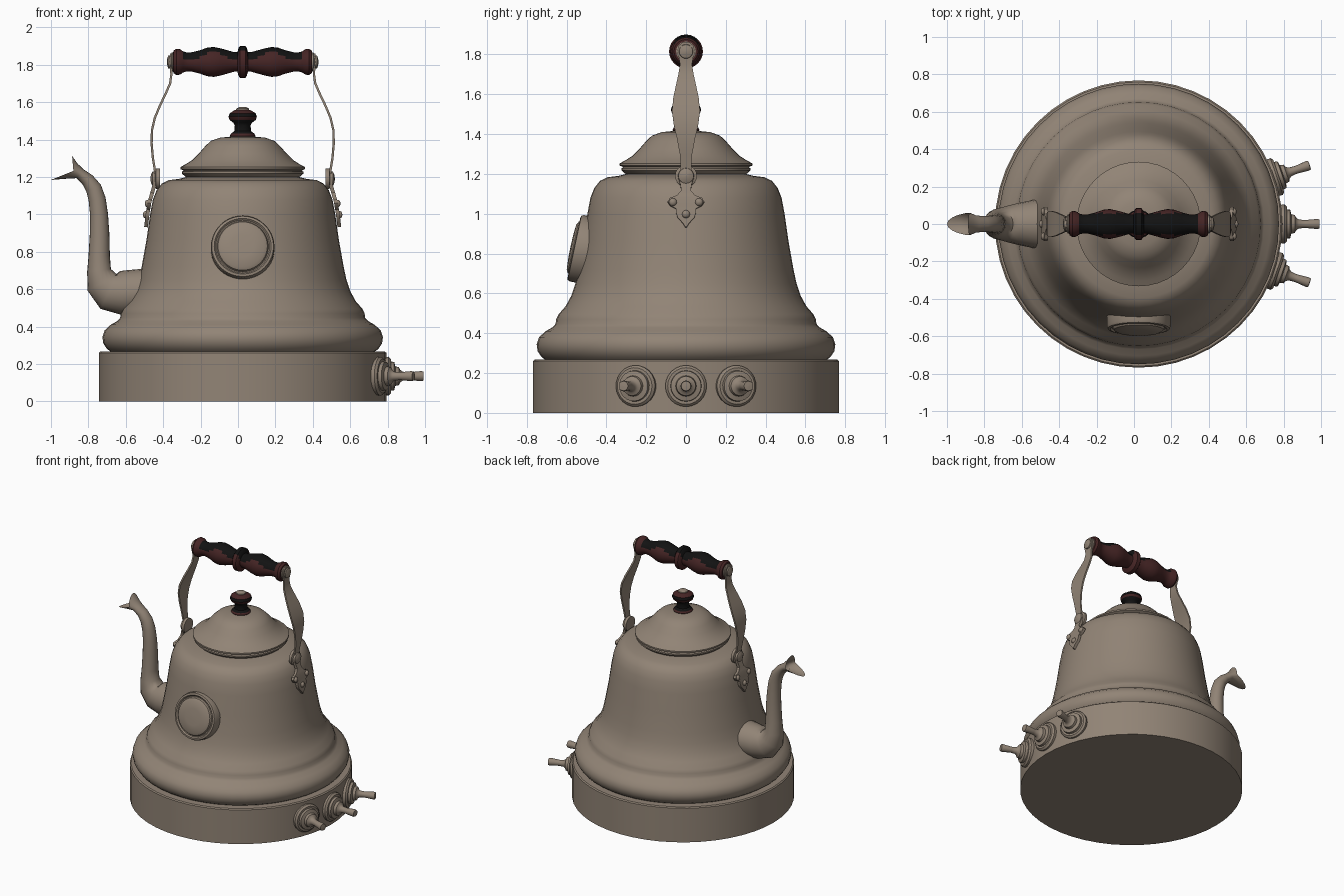
import bpy, bmesh, math
from mathutils import Matrix, Vector

CX = 0.025  # axis of the kettle


def material(name, rgb):
    m = bpy.data.materials.new(name)
    m.diffuse_color = (*rgb, 1)
    return m


METAL = material("warm_grey_metal", (0.285, 0.23, 0.18))
RED = material("dark_red_wood", (0.06, 0.018, 0.018))
BLACK = material("black_wood", (0.006, 0.006, 0.006))


def finish(name, bm, mats=(METAL,), angle=35, rule=None):
    bmesh.ops.remove_doubles(bm, verts=bm.verts, dist=1e-5)
    bmesh.ops.recalc_face_normals(bm, faces=bm.faces)
    bm.normal_update()
    if rule:
        for f in bm.faces:
            f.material_index = rule(f.calc_center_median(), f.normal)
    me = bpy.data.meshes.new(name)
    bm.to_mesh(me)
    bm.free()
    for m in mats:
        me.materials.append(m)
    me.shade_smooth()
    me.set_sharp_from_angle(angle=math.radians(angle))
    ob = bpy.data.objects.new(name, me)
    bpy.context.collection.objects.link(ob)
    return ob


def skin(bm, rings, cap_start=False, cap_end=False):
    rows = [[bm.verts.new(p) for p in ring] for ring in rings]
    n = len(rows[0])
    for a, b in zip(rows, rows[1:]):
        for i in range(n):
            j = (i + 1) % n
            bm.faces.new((a[i], a[j], b[j], b[i]))
    if cap_start:
        bm.faces.new(rows[0][::-1])
    if cap_end:
        bm.faces.new(rows[-1])


def lathe(name, profile, origin, axis=(0, 0, 1), segs=32, **kw):
    """Turn (radius, height) points around an axis."""
    rot = Vector((0, 0, 1)).rotation_difference(Vector(axis)).to_matrix().to_4x4()
    mat = Matrix.Translation(origin) @ rot
    rings = [[mat @ Vector((r * math.cos(2 * math.pi * i / segs),
                            r * math.sin(2 * math.pi * i / segs), h))
              for i in range(segs)] for r, h in profile]
    bm = bmesh.new()
    skin(bm, rings, True, True)
    return finish(name, bm, **kw)


def ribbon(name, side, rows, thick):
    """Bent flat strap; rows are (offset from axis, z, half width)."""
    rings = []
    for k, (x, z, w) in enumerate(rows):
        a, b = rows[max(k - 1, 0)], rows[min(k + 1, len(rows) - 1)]
        t = Vector((b[0] - a[0], b[1] - a[1])).normalized() * thick / 2
        rings.append([(CX + side * (x + s * t.y), y * w, z - s * t.x)
                      for s, y in ((1, -1), (1, 1), (-1, 1), (-1, -1))])
    bm = bmesh.new()
    skin(bm, rings, True, True)
    return finish(name, bm)


# Base drum, bulging ring and bell body
lathe("base", [(0.768, 0), (0.768, 0.26), (0.76, 0.267), (0.69, 0.267)], (CX, 0, 0), segs=48)
lathe("body", [(0.70, 0.262), (0.725, 0.28), (0.745, 0.31), (0.75, 0.345), (0.738, 0.38),
               (0.705, 0.41), (0.67, 0.43), (0.655, 0.447), (0.652, 0.47), (0.64, 0.495),
               (0.605, 0.535), (0.575, 0.59), (0.555, 0.65), (0.54, 0.72), (0.515, 0.86),
               (0.495, 1.0), (0.48, 1.08), (0.46, 1.13), (0.432, 1.165), (0.395, 1.183),
               (0.34, 1.19), (0.30, 1.20)], (CX, 0, 0), segs=48)

# Lid
lathe("lid", [(0.29, 1.19), (0.31, 1.205), (0.325, 1.218), (0.325, 1.228), (0.315, 1.234),
              (0.333, 1.242), (0.333, 1.253), (0.305, 1.268), (0.27, 1.29), (0.235, 1.325),
              (0.20, 1.365), (0.17, 1.393), (0.12, 1.41), (0.06, 1.416), (0.001, 1.417)],
      (CX, 0, 0), segs=40)

# Lid knob: black neck, red foot and ball with a darker underside
lathe("lid_knob", [(0.062, 1.41), (0.068, 1.42), (0.062, 1.432), (0.045, 1.445), (0.042, 1.475),
                   (0.05, 1.49), (0.07, 1.505), (0.076, 1.522), (0.07, 1.54),
                   (0.045, 1.556), (0.03, 1.56)], (CX, 0, 0), segs=24, mats=(RED, BLACK),
      rule=lambda c, n: int(1.436 < c.z < 1.505 or 1.53 < c.z < 1.545))
lathe("lid_knob_cap", [(0.036, 1.552), (0.034, 1.565), (0.02, 1.573), (0.001, 1.575)],
      (CX, 0, 0), segs=20)

# Turned grip: symmetric profile, black on its upper side
half = [(0.085, 0.0), (0.085, 0.014), (0.075, 0.022), (0.052, 0.028), (0.052, 0.045),
        (0.062, 0.08), (0.073, 0.12), (0.08, 0.155), (0.076, 0.19), (0.062, 0.23),
        (0.052, 0.27), (0.05, 0.295), (0.056, 0.318), (0.068, 0.335), (0.07, 0.355),
        (0.06, 0.37), (0.03, 0.375)]
GZ = 1.815
lathe("grip", [(r, -h) for r, h in half[:0:-1]] + half, (CX, 0, GZ), (1, 0, 0), segs=24,
      mats=(RED, BLACK),
      rule=lambda c, n: int(c.z > GZ + 0.012 and abs(c.y) < 0.055 and abs(c.x - CX) < 0.325))

# Handle straps, hinge bosses and riveted brackets
dome = [(1, -0.4), (1, 0.15), (0.8, 0.5), (0.4, 0.7), (0.01, 0.75)]
for side, label in ((1, "right"), (-1, "left")):
    ribbon("strap_" + label, side,
           [(0.383, 1.86, 0.018), (0.384, 1.845, 0.036), (0.384, 1.815, 0.044),
            (0.383, 1.785, 0.036), (0.381, 1.75, 0.03), (0.388, 1.70, 0.038),
            (0.412, 1.645, 0.05), (0.443, 1.58, 0.064), (0.47, 1.515, 0.07),
            (0.485, 1.45, 0.062), (0.487, 1.38, 0.046), (0.48, 1.30, 0.031),
            (0.47, 1.24, 0.027), (0.463, 1.17, 0.025)], 0.012)
    ribbon("bracket_" + label, side,
           [(0.462, 1.215, 0.03), (0.465, 1.18, 0.04), (0.475, 1.145, 0.028),
            (0.484, 1.115, 0.024), (0.491, 1.09, 0.045), (0.495, 1.078, 0.08),
            (0.499, 1.06, 0.092), (0.502, 1.04, 0.08), (0.505, 1.025, 0.05),
            (0.508, 1.005, 0.05), (0.511, 0.98, 0.042), (0.514, 0.955, 0.018),
            (0.517, 0.932, 0.003)], 0.02)
    ax = (side, 0, 0)
    lathe("hinge_boss_" + label, [(0.055, -0.02), (0.055, 0.0), (0.04, 0.005), (0.038, 0.02),
                                  (0.02, 0.028), (0.001, 0.03)],
          (CX + side * 0.463, 0, 1.19), ax, segs=20)
    lathe("grip_cap_" + label, [(0.05, -0.02), (0.05, -0.005), (0.036, 0.004), (0.034, 0.014),
                                (0.015, 0.02), (0.001, 0.021)],
          (CX + side * 0.384, 0, GZ), ax, segs=20)
    for k, (x, y, z) in enumerate(((0.508, -0.066, 1.058), (0.508, 0.066, 1.058), (0.518, 0, 0.998))):
        lathe(f"rivet_{label}_{k}", [(r * 0.02, h * 0.02) for r, h in dome],
              (CX + side * x, y, z), ax, segs=12)

# Front medallion, leaning back with the body
tilt = math.radians(12)
lathe("medallion", [(0.17, -0.06), (0.17, 0.008), (0.165, 0.02), (0.152, 0.023), (0.144, 0.014),
                    (0.138, 0.014), (0.132, 0.027), (0.115, 0.036), (0.06, 0.04), (0.001, 0.041)],
      (CX, -0.54, 0.825), (0, -math.cos(tilt), math.sin(tilt)), segs=40)

# Three taps around the right of the base
for k, deg in enumerate((-19, 0, 19)):
    d = Vector((math.cos(math.radians(deg)), math.sin(math.radians(deg)), 0))
    lathe(f"tap_{k}", [(0.1, -0.03), (0.104, 0.03), (0.092, 0.042), (0.078, 0.042), (0.076, 0.06),
                       (0.052, 0.066), (0.048, 0.085), (0.034, 0.092), (0.024, 0.105),
                       (0.021, 0.14), (0.027, 0.205), (0.024, 0.216), (0.001, 0.218)],
          Vector((CX, 0, 0.135)) + d * 0.75, d, segs=24)

# Spout: sections are (x, z, radius in plane, radius in y)
path = [(-0.42, 0.585, 0.135, 0.14), (-0.53, 0.585, 0.122, 0.13), (-0.62, 0.582, 0.118, 0.112),
        (-0.685, 0.595, 0.112, 0.095), (-0.725, 0.635, 0.09, 0.082), (-0.743, 0.70, 0.064, 0.07),
        (-0.742, 0.78, 0.057, 0.06), (-0.74, 0.90, 0.052, 0.055), (-0.743, 1.0, 0.048, 0.05),
        (-0.753, 1.08, 0.046, 0.047), (-0.772, 1.14, 0.043, 0.044), (-0.805, 1.185, 0.036, 0.042),
        (-0.845, 1.217, 0.03, 0.046)]
N = 20
angles = [2 * math.pi * i / N for i in range(N)]
rings = []
for k, (x, z, r, ry) in enumerate(path):
    a, b = path[max(k - 1, 0)], path[min(k + 1, len(path) - 1)]
    t = Vector((b[0] - a[0], 0, b[1] - a[1])).normalized()
    up = Vector((t.z, 0, -t.x))  # outer-right side of the bend
    rings.append([Vector((x, 0, z)) + up * r * math.cos(q) + Vector((0, ry * math.sin(q), 0))
                  for q in angles])
# Flared mouth with a raised tip and a pouring lip
for f, w in ((0.5, 0.054), (1.0, 0.06)):
    edge = Vector((-0.845 - 0.035 * f, 0, 1.217 + 0.015 * f))
    top = Vector((-0.848, 0, 1.258)).lerp(Vector((-0.887, 0, 1.312)), f * f)
    low = Vector((-0.87, 0, 1.195)).lerp(Vector((-1.0, 0, 1.184)), f)
    rings.append([edge + ((top if math.cos(q) > 0 else low) - edge) * abs(math.cos(q)) ** 1.3
                  + Vector((0, w * math.sin(q), 0)) for q in angles])
bm = bmesh.new()
skin(bm, rings, True, False)
finish("spout", bm, angle=50)
